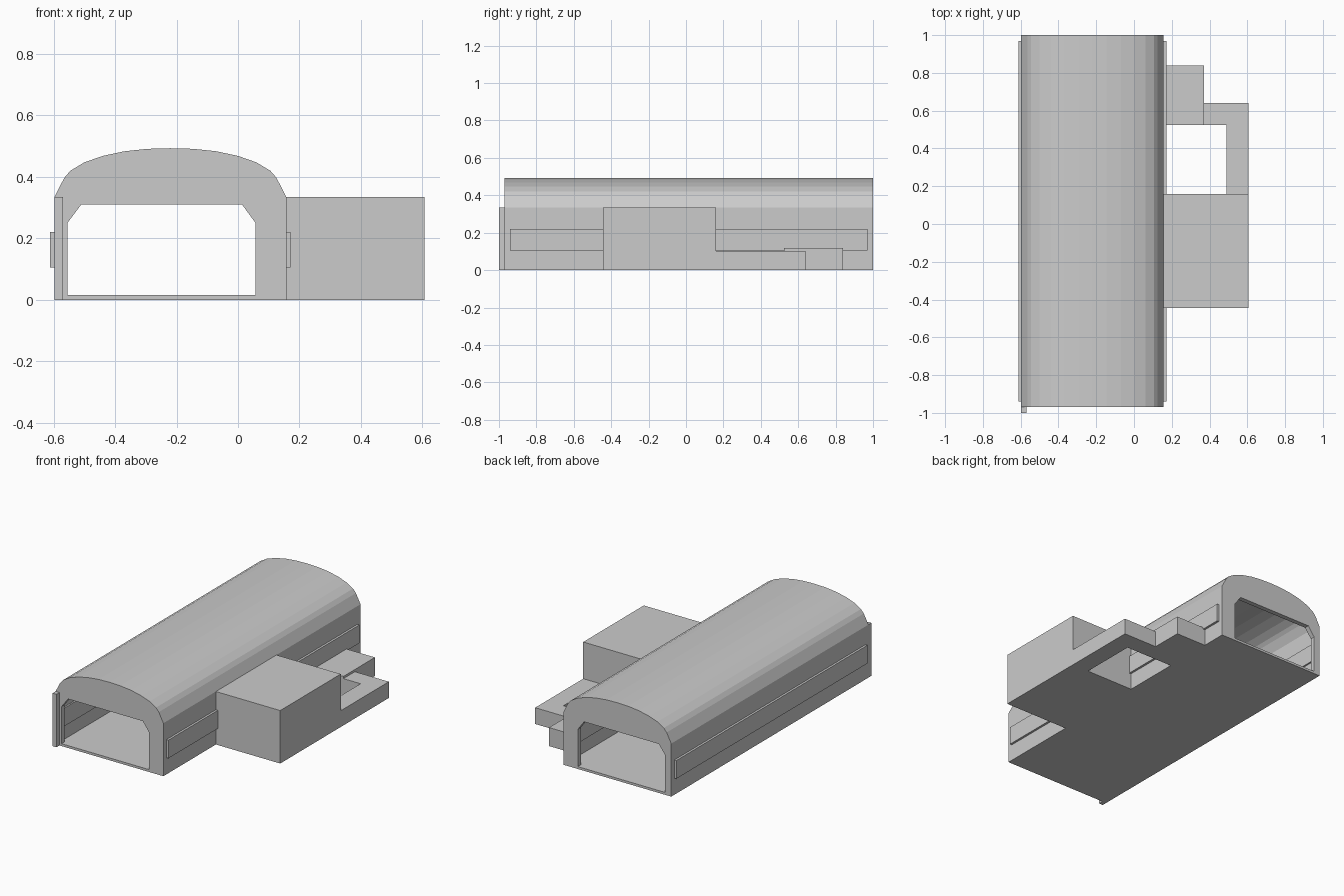
import bpy, bmesh

if "Cube" in bpy.data.objects:
    bpy.data.objects.remove(bpy.data.objects["Cube"])

CX = -0.22            # hangar centre line
Y0, Y1 = -0.97, 1.0   # hangar ends
FLOOR = 0.015


def prism(name, pts, a, b, axis="y"):
    """Extrude a closed outline along y (points are x,z) or z (points are x,y)."""
    bm = bmesh.new()
    if axis == "y":
        verts = [bm.verts.new((p, a, q)) for p, q in pts]
        move = (0, b - a, 0)
    else:
        verts = [bm.verts.new((p, q, a)) for p, q in pts]
        move = (0, 0, b - a)
    face = bm.faces.new(verts)
    res = bmesh.ops.extrude_face_region(bm, geom=[face])
    moved = [g for g in res["geom"] if isinstance(g, bmesh.types.BMVert)]
    bmesh.ops.translate(bm, verts=moved, vec=move)
    bmesh.ops.recalc_face_normals(bm, faces=bm.faces)
    mesh = bpy.data.meshes.new(name)
    bm.to_mesh(mesh)
    bm.free()
    obj = bpy.data.objects.new(name, mesh)
    bpy.context.collection.objects.link(obj)
    return obj


def box(name, x0, x1, y0, y1, z0, z1):
    return prism(name, [(x0, y0), (x1, y0), (x1, y1), (x0, y1)], z0, z1, "z")


# half arch section from eaves to ridge: distance from centre line, height
half = [(0.377, FLOOR), (0.377, 0.335), (0.345, 0.397), (0.325, 0.42), (0.28, 0.447),
        (0.22, 0.468), (0.15, 0.483), (0.075, 0.491)]
inner_half = [(0.357, FLOOR), (0.357, 0.33), (0.33, 0.383), (0.313, 0.402), (0.27, 0.427),
              (0.21, 0.448), (0.145, 0.463), (0.07, 0.471)]


def arch(h, top):
    return ([(CX - d, z) for d, z in h] + [(CX, top)]
            + [(CX + d, z) for d, z in reversed(h)])


outer, inner = arch(half, 0.493), arch(inner_half, 0.473)

# floor slab and thin arched shell
T = 0.03
box("hangar_floor", CX - 0.377, CX + 0.377, Y0, Y1, 0, FLOOR)
prism("hangar_shell", outer + inner[::-1], Y0 + T, Y1 - T)

# end walls with an off-centre chamfered doorway
door = [(0.057, FLOOR), (0.057, 0.25), (0.013, 0.31),
        (-0.51, 0.31), (-0.555, 0.25), (-0.555, FLOOR)]
prism("front_end_wall", outer + door, Y0, Y0 + T)
prism("back_end_wall", outer + door, Y1 - T, Y1)

# long window strips, showing on both faces of each side wall
for name, side in (("left_window_strip", -1), ("right_window_strip", 1)):
    a, b = sorted((CX + side * 0.347, CX + side * 0.391))
    box(name, a, b, -0.94, 0.97, 0.105, 0.22)

# door post standing in front of the left corner
box("door_post", -0.597, -0.57, -1.0, Y0, 0, 0.335)

# side annex and low wings around the courtyard
box("annex", 0.157, 0.607, -0.445, 0.16, 0, 0.335)
prism("low_wing", [(0.49, 0.16), (0.607, 0.16), (0.607, 0.64), (0.37, 0.64),
                   (0.37, 0.525), (0.49, 0.525)], 0, 0.103, "z")
box("link_wing", 0.157, 0.37, 0.525, 0.84, 0, 0.117)
